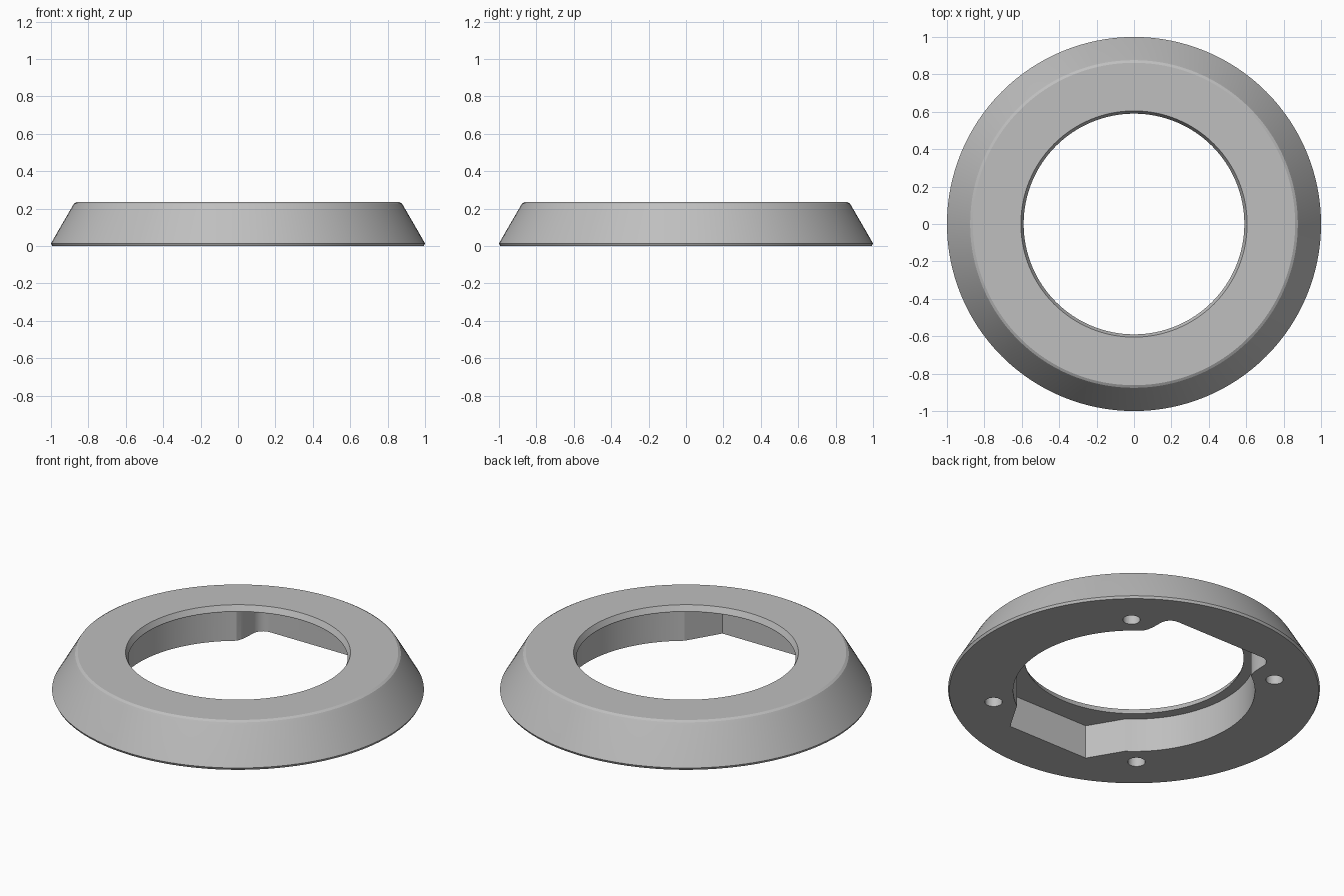
import bpy, bmesh
from math import cos, sin, radians, pi

SEGMENTS = 128

cube = bpy.data.objects.get("Cube")
if cube:
    bpy.data.objects.remove(cube, do_unlink=True)


def make_material(name, colour):
    mat = bpy.data.materials.new(name)
    mat.use_nodes = True
    mat.diffuse_color = colour
    mat.node_tree.nodes["Principled BSDF"].inputs["Base Color"].default_value = colour
    return mat


def add_object(name, bm):
    bmesh.ops.recalc_face_normals(bm, faces=bm.faces)
    mesh = bpy.data.meshes.new(name)
    bm.to_mesh(mesh)
    bm.free()
    obj = bpy.data.objects.new(name, mesh)
    bpy.context.collection.objects.link(obj)
    return obj


def lathe_ring(name, profile):
    """Revolve a closed (radius, height) profile around z."""
    bm = bmesh.new()
    rings = []
    for i in range(SEGMENTS):
        a = 2 * pi * i / SEGMENTS
        rings.append([bm.verts.new((r * cos(a), r * sin(a), z)) for r, z in profile])
    n = len(profile)
    for i in range(SEGMENTS):
        here, there = rings[i], rings[(i + 1) % SEGMENTS]
        for j in range(n):
            k = (j + 1) % n
            bm.faces.new((here[j], there[j], there[k], here[k]))
    return add_object(name, bm)


def prism(name, outline, bottom, top):
    bm = bmesh.new()
    low = [bm.verts.new((x, y, bottom)) for x, y in outline]
    high = [bm.verts.new((x, y, top)) for x, y in outline]
    bm.faces.new(low[::-1])
    bm.faces.new(high)
    for i in range(len(outline)):
        k = (i + 1) % len(outline)
        bm.faces.new((low[i], low[k], high[k], high[i]))
    return add_object(name, bm)


def arc(cx, cy, radius, start, end, steps):
    angles = [radians(start + (end - start) * i / steps) for i in range(steps + 1)]
    return [(cx + radius * cos(a), cy + radius * sin(a)) for a in angles]


def cut(target, cutter):
    cutter.hide_render = True
    mod = target.modifiers.new("cut", "BOOLEAN")
    mod.operation = "DIFFERENCE"
    mod.solver = "EXACT"
    mod.object = cutter
    bpy.context.view_layer.objects.active = target
    bpy.ops.object.modifier_apply(modifier=mod.name)
    bpy.data.objects.remove(cutter, do_unlink=True)


# Sloped ring with a thin tapered lip around the top opening
ring = lathe_ring("bezel_ring", [
    (0.59, 0), (0.993, 0), (1, 0.014), (0.885, 0.213), (0.876, 0.227),
    (0.862, 0.235), (0.605, 0.235), (0.59, 0.205)])

# Recess below the lip: angled pocket in front, rounded pocket behind
half = [(0.265, -0.72)]
half += arc(0, 0, 0.65, -54.3, 54.3, 44)
half += [(0.368, 0.555), (0.362, 0.59)]
half += arc(0.295, 0.655, 0.065, 0, 90, 8)
outline = half + [(-x, y) for x, y in reversed(half)]
cut(ring, prism("recess_cutter", outline, -0.1, 0.2))

# Four blind screw holes in the underside
for angle in (49, 131, 229, 311):
    a = radians(angle)
    circle = arc(0.765 * cos(a), 0.765 * sin(a), 0.047, 0, 348.75, 31)
    cut(ring, prism("hole_cutter", circle, -0.1, 0.13))

# Finish
ring.data.materials.clear()
ring.data.materials.append(make_material("plain_grey", (0.52, 0.52, 0.52, 1)))
bpy.ops.object.select_all(action="DESELECT")
ring.select_set(True)
bpy.context.view_layer.objects.active = ring
bpy.ops.object.shade_smooth_by_angle(angle=radians(22))
